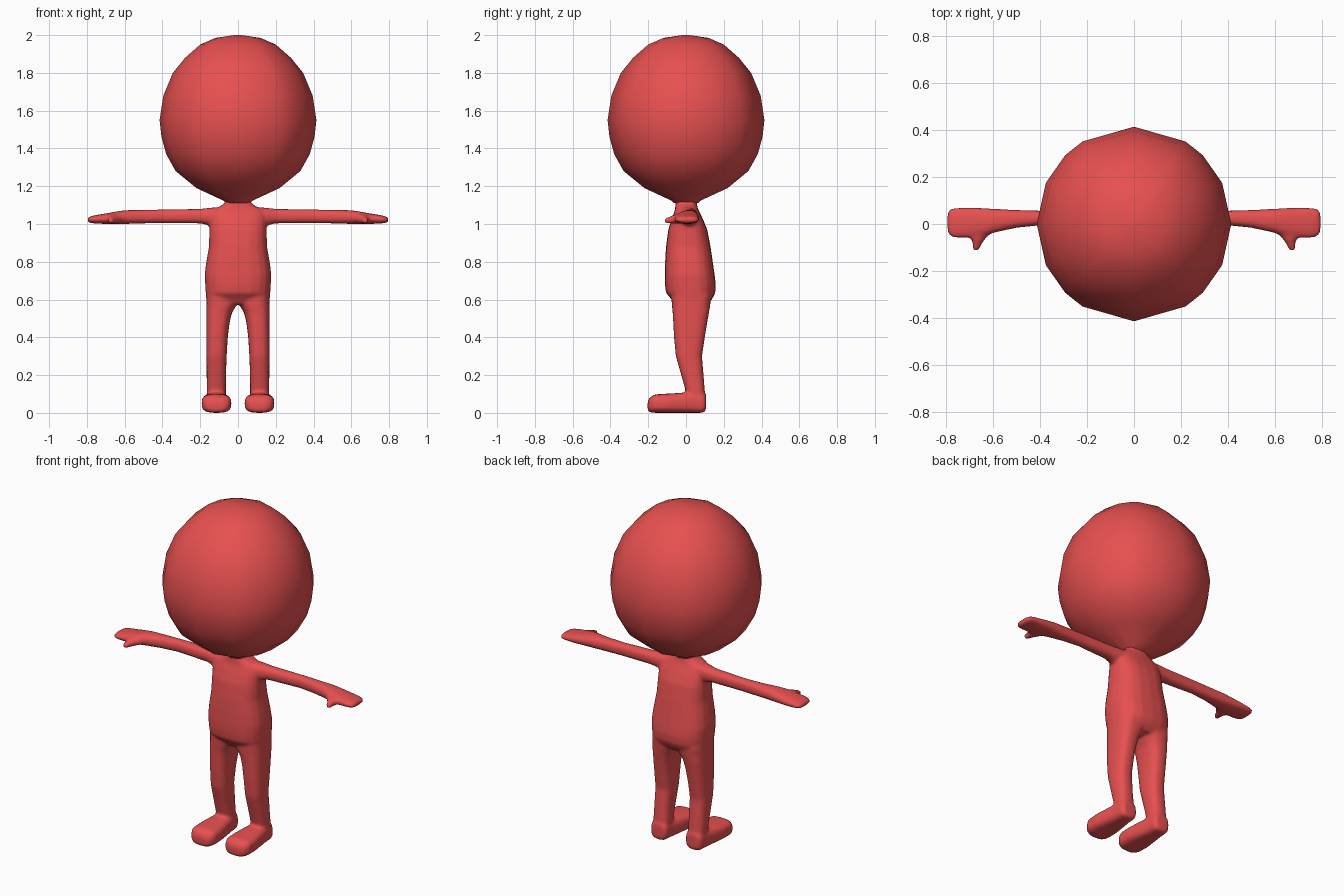
import bpy, bmesh, math

red = bpy.data.materials.new("red")
red.diffuse_color = (0.8, 0.08, 0.08, 1)

EVEN = [i * 360 / 20 for i in range(20)]


def loft(bm, axis, rings, power=2.0, angles=EVEN):
    """Closed tube through rings (position, a0, a1, b0, b1) along an axis."""
    loops = []
    for p, a0, a1, b0, b1 in rings:
        loop = []
        for deg in angles:
            c, s = math.cos(math.radians(deg)), math.sin(math.radians(deg))
            c = math.copysign(abs(c) ** (2 / power), c)
            s = math.copysign(abs(s) ** (2 / power), s)
            a = (a0 + a1) / 2 + c * (a1 - a0) / 2
            b = (b0 + b1) / 2 + s * (b1 - b0) / 2
            co = {"x": (p, a, b), "y": (a, p, b), "z": (a, b, p)}[axis]
            loop.append(bm.verts.new(co))
        loops.append(loop)
    n = len(angles)
    faces = [bm.faces.new((l0[i], l0[(i + 1) % n], l1[(i + 1) % n], l1[i]))
             for l0, l1 in zip(loops, loops[1:]) for i in range(n)]
    faces += [bm.faces.new(loops[0][::-1]), bm.faces.new(loops[-1])]
    bmesh.ops.recalc_face_normals(bm, faces=faces)


def finish(name, bm):
    mesh = bpy.data.meshes.new(name)
    bm.to_mesh(mesh)
    bm.free()
    mesh.materials.append(red)
    for f in mesh.polygons:
        f.use_smooth = True
    obj = bpy.data.objects.new(name, mesh)
    bpy.context.collection.objects.link(obj)
    return obj


# Head: large ball tapering to the neck
profile = [(1.11, .065), (1.125, .08), (1.19, .22), (1.28, .33), (1.37, .38),
           (1.46, .405), (1.55, .415), (1.68, .395), (1.8, .345), (1.88, .28),
           (1.95, .2), (1.985, .12), (2.0, .02)]
quarter = [0, 25, 45, 58]
turn = quarter + [90] + [180 - a for a in quarter[:0:-1]]
turn += [a + 180 for a in turn]
bm = bmesh.new()
loft(bm, "z", [(z, -r, r, -r, r) for z, r in profile], angles=turn)
finish("head", bm)

# Torso and neck
bm = bmesh.new()
loft(bm, "z", [
    (.575, -.163, .163, -.06, .115), (.605, -.169, .169, -.08, .14),
    (.635, -.171, .171, -.106, .155), (.68, -.174, .174, -.112, .158),
    (.73, -.177, .177, -.113, .152), (.8, -.168, .168, -.111, .142),
    (.88, -.154, .154, -.106, .13), (.97, -.152, .152, -.094, .113),
    (1.03, -.152, .152, -.075, .088), (1.07, -.14, .14, -.06, .068),
    (1.092, -.1, .1, -.057, .06), (1.11, -.068, .068, -.055, .057),
    (1.135, -.07, .07, -.06, .06)], 2.6)

# Arm and mitten hand
loft(bm, "x", [
    (.08, -.05, .06, .98, 1.09), (.14, -.035, .06, .99, 1.087),
    (.2, -.018, .058, 1.003, 1.08), (.4, -.006, .057, 1.005, 1.077),
    (.5, -.016, .06, 1.003, 1.075), (.6, -.038, .065, 1.0, 1.073),
    (.65, -.055, .069, 1.0, 1.065), (.7, -.06, .071, 1.0, 1.056),
    (.76, -.06, .07, 1.003, 1.046), (.785, -.052, .064, 1.006, 1.039),
    (.796, -.035, .05, 1.012, 1.032)], 2.4)

# Thumb
loft(bm, "y", [
    (-.115, .667, .684, 1.008, 1.026), (-.105, .657, .69, 1.003, 1.033),
    (-.085, .65, .688, 1.002, 1.04), (-.06, .63, .698, 1.002, 1.05),
    (-.03, .6, .72, 1.004, 1.052)])

# Leg
loft(bm, "z", [
    (.03, .066, .165, .01, .1), (.11, .064, .166, .0, .1),
    (.18, .064, .166, -.02, .095), (.3, .06, .167, -.054, .085),
    (.4, .054, .168, -.064, .1), (.48, .044, .168, -.068, .113),
    (.53, .032, .168, -.071, .122), (.56, .014, .168, -.074, .127),
    (.58, .002, .168, -.076, .13), (.62, .002, .168, -.078, .135)], 2.6)

# Foot, rounded toe to heel
loft(bm, "y", [
    (-.203, .075, .15, .012, .06), (-.192, .05, .175, .003, .082),
    (-.165, .035, .192, .0, .098), (-.1, .035, .193, .0, .102),
    (-.03, .045, .183, .0, .106), (.04, .058, .172, .0, .11),
    (.09, .062, .168, .0, .11), (.106, .075, .155, .012, .1)], 3.0)

# Fuse the mirrored limbs with the torso into one soft skin
body = finish("body", bm)
bm = bmesh.new()
bm.from_mesh(body.data)
for v in [v for v in bm.verts if abs(v.co.x) < 1e-6]:
    v.co.x = 0
bm.to_mesh(body.data)
bm.free()
mirror = body.modifiers.new("mirror", "MIRROR")
mirror.use_mirror_merge = False
skin = body.modifiers.new("fuse", "REMESH")
skin.mode = "VOXEL"
skin.voxel_size = 0.009
skin.use_smooth_shade = True
soft = body.modifiers.new("soften", "SMOOTH")
soft.factor = 0.5
soft.iterations = 5
